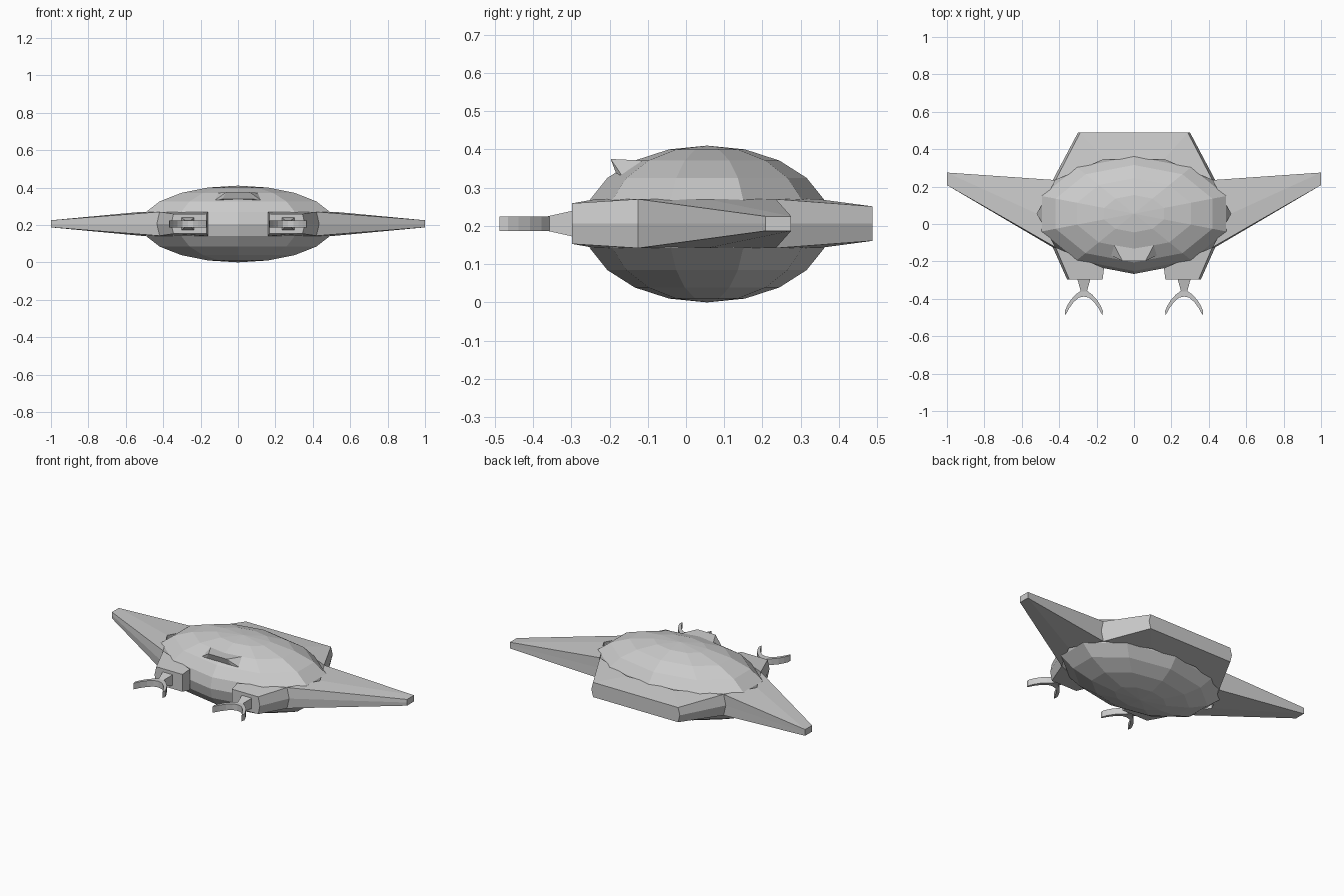
import bpy, bmesh
from math import cos, sin, radians

if "Cube" in bpy.data.objects:
    bpy.data.objects.remove(bpy.data.objects["Cube"])

CZ = 0.206  # mid-height of the craft


def finish(name, bm, mirror=False):
    bmesh.ops.remove_doubles(bm, verts=bm.verts, dist=1e-5)
    bmesh.ops.recalc_face_normals(bm, faces=bm.faces)
    me = bpy.data.meshes.new(name)
    bm.to_mesh(me)
    bm.free()
    ob = bpy.data.objects.new(name, me)
    bpy.context.collection.objects.link(ob)
    if mirror:
        ob.modifiers.new("Mirror", 'MIRROR').use_clip = False
    return ob


def slab(name, pts, polys):
    """Plate from plan points (x, y, half height, bulge of mid line); walls on outer edges."""
    bm = bmesh.new()
    top = [bm.verts.new((x, y, CZ + h)) for x, y, h, b in pts]
    mid = [bm.verts.new((x + b, y, CZ)) for x, y, h, b in pts]
    low = [bm.verts.new((x, y, CZ - h)) for x, y, h, b in pts]
    edges = [(p[i - 1], p[i]) for p in polys for i in range(len(p))]
    for p in polys:
        bm.faces.new([top[i] for i in p])
        bm.faces.new([low[i] for i in reversed(p)])
    for a, b in edges:
        if (b, a) in edges or abs(pts[a][0]) + abs(pts[b][0]) < 1e-6:
            continue
        bm.faces.new((top[a], mid[a], mid[b], top[b]))
        bm.faces.new((mid[a], low[a], low[b], mid[b]))
    bmesh.ops.delete(bm, geom=[v for v in bm.verts if not v.link_faces], context='VERTS')
    return finish(name, bm, True)


# Faceted ellipsoid body
bm = bmesh.new()
bmesh.ops.create_uvsphere(bm, u_segments=10, v_segments=10, radius=1)
for v in bm.verts:
    v.co = (v.co.x * 0.545, v.co.y * 0.322 + 0.055, v.co.z * 0.205 + 0.205)
finish("body", bm)


# Points where the plates grow out of the body
def ring(deg, b=0.0):
    return (0.518 * cos(radians(deg)), 0.055 + 0.306 * sin(radians(deg)), 0.064, b)


# Rear deck
slab("rear_deck",
     [(0, 0.346, 0.064, 0), ring(72), ring(36, 0.015), (0.288, 0.488, 0.045, 0.012), (0, 0.488, 0.045, 0)],
     [(0, 1, 3, 4), (1, 2, 3)])

# Wings
slab("wing",
     [ring(36, 0.015), ring(0), ring(-36, 0.015), (1.0, 0.208, 0.019, 0), (1.0, 0.275, 0.019, 0)],
     [(0, 1, 4), (1, 2, 3, 4)])

# Shoulder blocks carrying the claws
slab("claw_mount",
     [ring(-36, 0.015), ring(-72, 0), (0.168, -0.298, 0.053, 0), (0.345, -0.298, 0.053, 0.012)],
     [(0, 1, 2, 3)])

# Tapered claw arms
AX = 0.268
slab("claw_arm",
     [(AX - 0.036, -0.29, 0.035, 0), (AX - 0.016, -0.362, 0.019, 0),
      (AX + 0.016, -0.362, 0.019, 0), (AX + 0.036, -0.29, 0.035, 0)],
     [(0, 1, 2, 3)])

# Forked claws: curved strips on both sides of the arm
outer = [(0.014, -0.355), (0.045, -0.378), (0.072, -0.408), (0.09, -0.438), (0.102, -0.466)]
inner = [(0.0, -0.388), (0.028, -0.394), (0.055, -0.418), (0.078, -0.45), (0.099, -0.488)]
for side in (1, -1):
    o = [(AX + side * x, y, 0.019, 0) for x, y in [(0, -0.355)] + outer]
    n = [(AX + side * x, y, 0.019, 0) for x, y in [(0, -0.388)] + inner[1:]]
    o = [o[1 + i] for i in range(5)]
    pts = [(AX, -0.355, 0.019, 0)] + o + n
    polys = [(0, 6, 1)] + [(i, i + 5, i + 6, i + 1) for i in range(1, 5)]
    slab("claw_prong", pts, polys)

# Cockpit hood on the front of the body
bm = bmesh.new()
section = [(0.105, -0.115, 0.371), (0.062, -0.197, 0.375), (0.085, -0.183, 0.338), (0.13, -0.165, 0.328), (0.11, -0.12, 0.34)]
for s in (1, -1):
    for x, y, z in section:
        bm.verts.new((s * x, y, z))
bmesh.ops.convex_hull(bm, input=bm.verts)
bmesh.ops.delete(bm, geom=[v for v in bm.verts if not v.link_faces], context='VERTS')
finish("cockpit_hood", bm)
